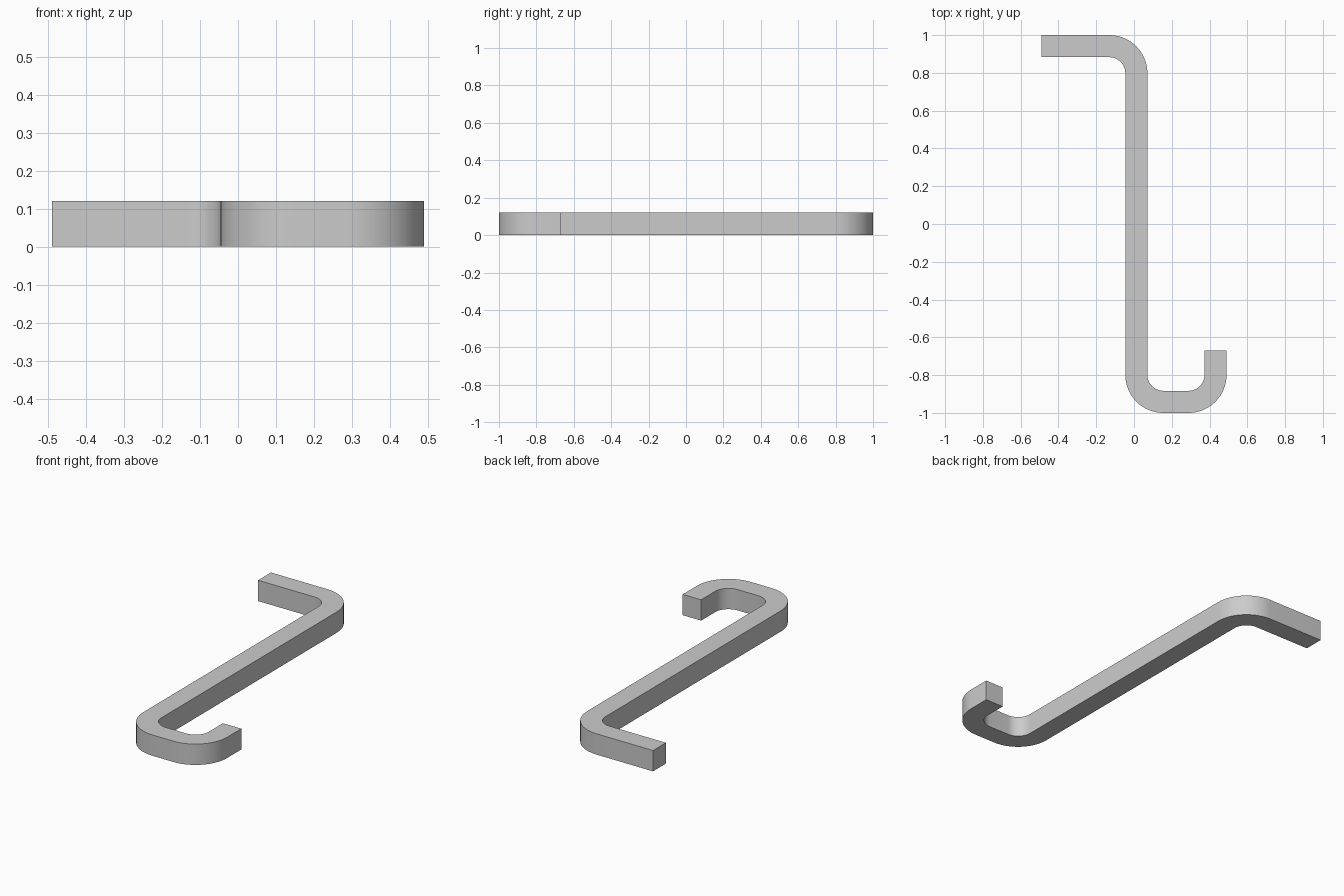
import bpy, bmesh, math
from mathutils import Vector

cube = bpy.data.objects.get("Cube")
if cube:
    bpy.data.objects.remove(cube, do_unlink=True)

WIDTH, HEIGHT, BEND, STEPS = 0.117, 0.12, 0.143, 16

# Plain grey metal
grey = bpy.data.materials.new("grey_metal")
grey.use_nodes = True
colour = (0.6, 0.6, 0.6, 1)
grey.diffuse_color = colour
grey.node_tree.nodes["Principled BSDF"].inputs["Base Color"].default_value = colour

# Centre line of the bar: short arm, long shaft, hook
corners = [Vector(p) for p in [(-0.49, 0.9415), (0.0125, 0.9415), (0.0125, -0.9415),
                               (0.4315, -0.9415), (0.4315, -0.67)]]


def left_normal(d):
    return Vector((-d.y, d.x))


# Stations of (point, sideways direction), with an arc at each corner
first = (corners[1] - corners[0]).normalized()
stations = [(corners[0], left_normal(first))]
for a, b, c in zip(corners, corners[1:], corners[2:]):
    d_in, d_out = (b - a).normalized(), (c - b).normalized()
    centre = b + (d_out - d_in) * BEND
    for i in range(STEPS + 1):
        t = math.pi / 2 * i / STEPS
        point = centre - d_out * BEND * math.cos(t) + d_in * BEND * math.sin(t)
        stations.append((point, left_normal(d_in * math.cos(t) + d_out * math.sin(t))))
last = (corners[-1] - corners[-2]).normalized()
stations.append((corners[-1], left_normal(last)))

# Flat outline raised into a square bar
half = WIDTH / 2
outline = [p - n * half for p, n in stations] + [p + n * half for p, n in reversed(stations)]
bm = bmesh.new()
base = bm.faces.new([bm.verts.new((p.x, p.y, 0)) for p in outline])
raised = bmesh.ops.extrude_face_region(bm, geom=[base], use_keep_orig=True)
bmesh.ops.translate(bm, vec=(0, 0, HEIGHT),
                    verts=[v for v in raised["geom"] if isinstance(v, bmesh.types.BMVert)])
bmesh.ops.recalc_face_normals(bm, faces=bm.faces)

mesh = bpy.data.meshes.new("bent_bar_hook")
bm.to_mesh(mesh)
bm.free()
mesh.materials.append(grey)
hook = bpy.data.objects.new("bent_bar_hook", mesh)
bpy.context.collection.objects.link(hook)

# Smooth bends with crisp edges
bpy.ops.object.select_all(action="DESELECT")
hook.select_set(True)
bpy.context.view_layer.objects.active = hook
bpy.ops.object.shade_smooth_by_angle(angle=math.radians(30))
